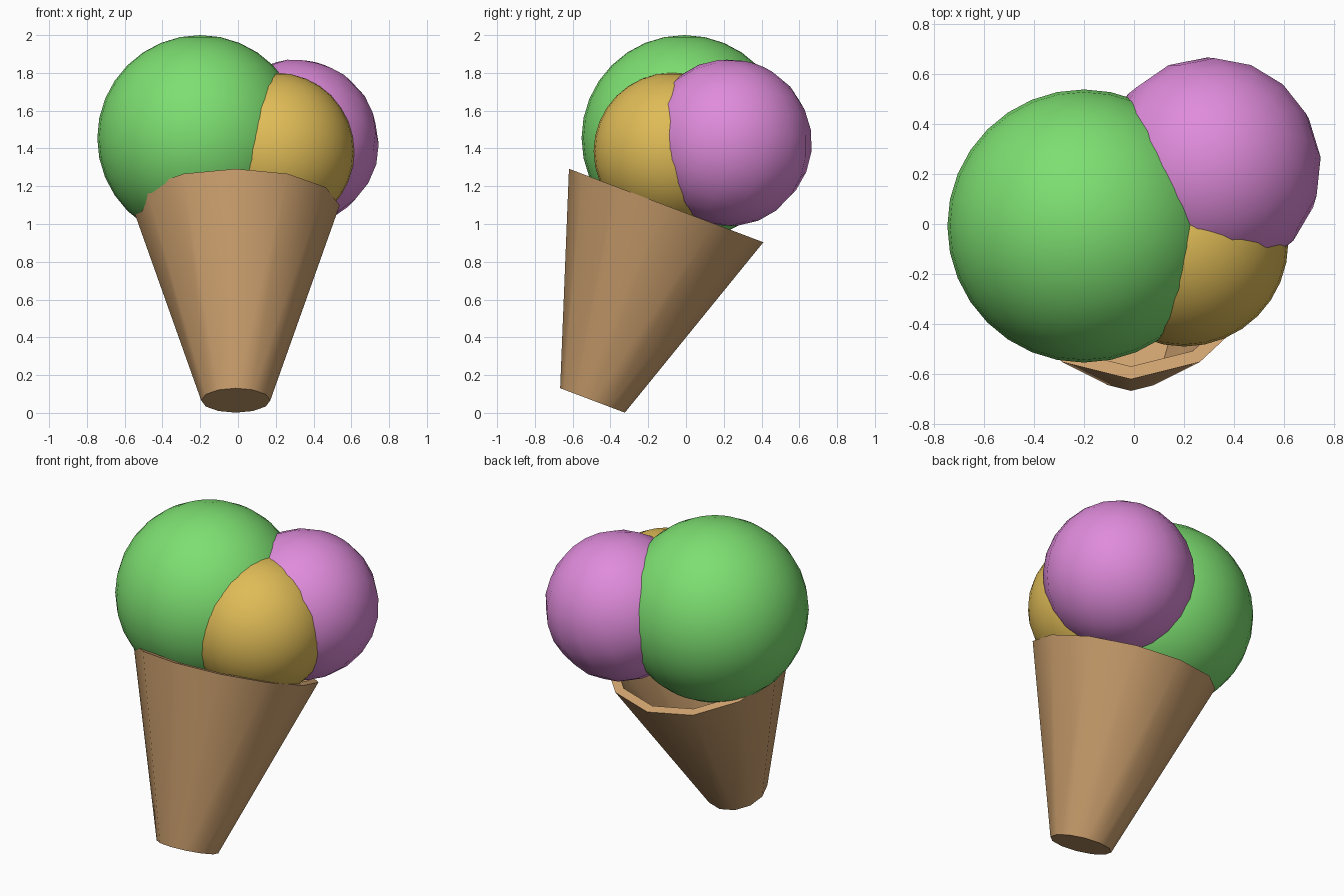
import bpy, bmesh
from math import radians, sin, cos, tau

cube = bpy.data.objects.get("Cube")
if cube:
    bpy.data.objects.remove(cube)


def material(name, rgb):
    mat = bpy.data.materials.new(name)
    mat.use_nodes = True
    mat.diffuse_color = (*rgb, 1)
    mat.node_tree.nodes["Principled BSDF"].inputs["Base Color"].default_value = (*rgb, 1)
    return mat


def finish(obj, mat, angle):
    obj.data.materials.append(mat)
    bpy.ops.object.select_all(action="DESELECT")
    obj.select_set(True)
    bpy.context.view_layer.objects.active = obj
    bpy.ops.object.shade_smooth_by_angle(angle=radians(angle))


def scoop(name, centre, radius, segments, rings, tilt, mat):
    bpy.ops.mesh.primitive_uv_sphere_add(
        segments=segments, ring_count=rings, radius=radius,
        location=centre, rotation=[radians(a) for a in tilt])
    obj = bpy.context.object
    obj.name = name
    finish(obj, mat, 60)


def lathe(name, profile, sides):
    """Revolve (radius, height) points, capping both ends."""
    bm = bmesh.new()
    loops = [[bm.verts.new((r * cos(tau * i / sides), r * sin(tau * i / sides), h))
              for i in range(sides)] for r, h in profile]
    for a, b in zip(loops, loops[1:]):
        for i in range(sides):
            j = (i + 1) % sides
            bm.faces.new((a[i], a[j], b[j], b[i]))
    bm.faces.new(loops[0][::-1])
    bm.faces.new(loops[-1])
    bmesh.ops.recalc_face_normals(bm, faces=bm.faces)
    mesh = bpy.data.meshes.new(name)
    bm.to_mesh(mesh)
    bm.free()
    obj = bpy.data.objects.new(name, mesh)
    bpy.context.collection.objects.link(obj)
    return obj


green = material("mint green", (0.205, 0.737, 0.165))
gold = material("caramel gold", (0.74, 0.50, 0.095))
pink = material("berry pink", (0.74, 0.26, 0.71))
wafer = material("wafer tan", (0.62, 0.36, 0.16))

# Hollow wafer cone, leaning towards the back
cone = lathe("wafer_cone", [(0.183, 0), (0.55, 1.103), (0.495, 1.103), (0.15, 0.06)], 12)
cone.location = (-0.012, -0.495, 0.066)
cone.rotation_euler.x = radians(-20.7)
finish(cone, wafer, 35)

# Three overlapping scoops
scoop("large_scoop", (-0.2, -0.008, 1.455), 0.545, 32, 16, (0, 0, 0), green)
scoop("front_scoop", (0.2, -0.073, 1.385), 0.416, 32, 16, (0, 0, 0), gold)
scoop("back_scoop", (0.305, 0.225, 1.43), 0.442, 16, 12, (-21, 15, 0), pink)
